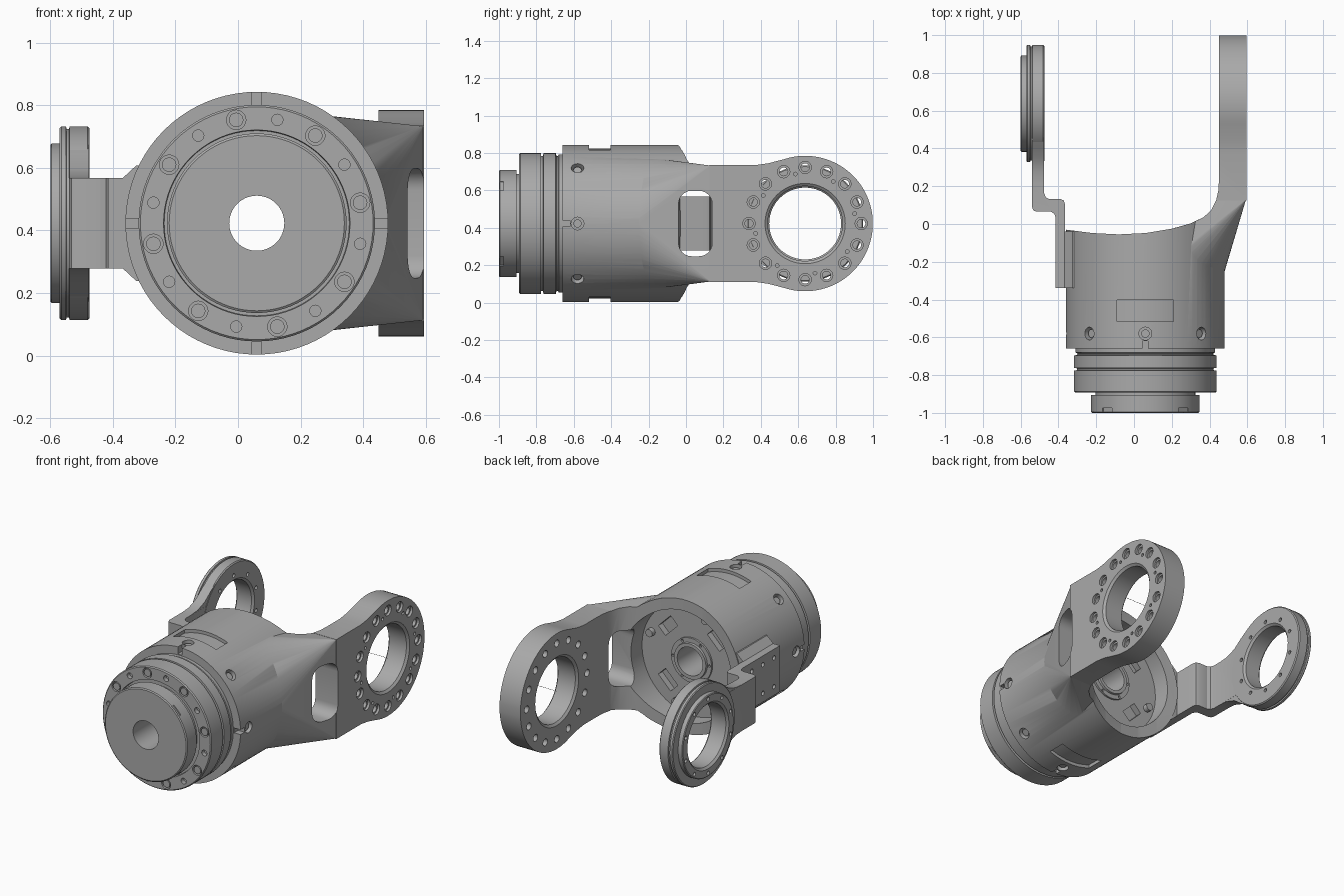
import bpy, bmesh
from math import sin, cos, pi, radians
from mathutils import Vector, Matrix

if "Cube" in bpy.data.objects:
    bpy.data.objects.remove(bpy.data.objects["Cube"], do_unlink=True)

metal = bpy.data.materials.new("grey_metal")
metal.use_nodes = True
GREY = (0.4, 0.4, 0.4, 1)
metal.diffuse_color = GREY
metal.node_tree.nodes["Principled BSDF"].inputs["Base Color"].default_value = GREY

CX, CZ = 0.06, 0.423      # main axis, along y
EYE = 0.637               # y of the two trunnion rings
SEG = 80


def finish(name, bm):
    bmesh.ops.recalc_face_normals(bm, faces=bm.faces)
    mesh = bpy.data.meshes.new(name)
    bm.to_mesh(mesh)
    bm.free()
    mesh.materials.append(metal)
    ob = bpy.data.objects.new(name, mesh)
    bpy.context.collection.objects.link(ob)
    return ob


def prism(name, pts, axis, lo, hi):
    """Extrude a flat outline along an axis."""
    place = {"x": lambda u, v, t: (t, u, v),
             "y": lambda u, v, t: (u, t, v),
             "z": lambda u, v, t: (u, v, t)}[axis]
    bm = bmesh.new()
    ends = [[bm.verts.new(place(u, v, t)) for u, v in pts] for t in (lo, hi)]
    for end in ends:
        bm.faces.new(end)
    n = len(pts)
    for i in range(n):
        j = (i + 1) % n
        bm.faces.new((ends[0][i], ends[0][j], ends[1][j], ends[1][i]))
    return finish(name, bm)


def lathe(name, profile, axis, c):
    """Revolve a closed (position, radius) profile about the x or y axis."""
    bm = bmesh.new()
    rings = []
    for t, r in profile:
        ring = []
        for k in range(SEG):
            u, v = c[0] + r * cos(2 * pi * k / SEG), c[1] + r * sin(2 * pi * k / SEG)
            ring.append(bm.verts.new((t, u, v) if axis == "x" else (u, t, v)))
        rings.append(ring)
    for a, b in zip(rings, rings[1:] + rings[:1]):
        for k in range(SEG):
            m = (k + 1) % SEG
            bm.faces.new((a[k], a[m], b[m], b[k]))
    return finish(name, bm)


def rod(name, centre, direction, r, length, seg=20):
    bm = bmesh.new()
    turn = Vector(direction).to_track_quat("Z", "Y").to_matrix().to_4x4()
    bmesh.ops.create_cone(bm, cap_ends=True, segments=seg, radius1=r, radius2=r,
                          depth=length, matrix=Matrix.Translation(centre) @ turn)
    return finish(name, bm)


def block(name, centre, size, angle=0.0):
    """Box whose local x points outward at an angle around the main axis."""
    bm = bmesh.new()
    mat = (Matrix.Translation(centre) @ Matrix.Rotation(-angle, 4, "Y")
           @ Matrix.Diagonal((*size, 1)))
    bmesh.ops.create_cube(bm, size=1, matrix=mat)
    return finish(name, bm)


def join(parts):
    bpy.ops.object.select_all(action="DESELECT")
    for p in parts:
        p.select_set(True)
    bpy.context.view_layer.objects.active = parts[0]
    if len(parts) > 1:
        bpy.ops.object.join()
    return parts[0]


def combine(ob, others, op="DIFFERENCE"):
    tool = join(others)
    tool.hide_render = True
    mod = ob.modifiers.new("cut", "BOOLEAN")
    mod.operation, mod.solver, mod.object = op, "EXACT", tool
    bpy.context.view_layer.objects.active = ob
    bpy.ops.object.modifier_apply(modifier=mod.name)
    bpy.data.objects.remove(tool, do_unlink=True)


def hub(r, a, y):
    return Vector((CX + r * cos(a), y, CZ + r * sin(a)))


def eye(r, a, x):
    return Vector((x, EYE + r * cos(a), CZ + r * sin(a)))


def steps(n, start=0.0):
    return [radians(start) + 2 * pi * k / n for k in range(n)]


def mirror_z(half):
    """Outline symmetric about the axis height, from its upper half."""
    return [(u, CZ + v) for u, v in half] + [(u, CZ - v) for u, v in reversed(half)]


Y, X = (0, 1, 0), (1, 0, 0)

# Main housing: barrel blended into the large side arm
housing = rod("housing", (CX, -0.27, CZ), Y, 0.42, 0.78, SEG)
bm = bmesh.new()
for a in steps(SEG):
    bm.verts.new((0.12 + 0.36 * cos(a), -0.25, CZ + 0.36 * sin(a)))
for x in (0.4, 0.593):
    for z in (-0.31, 0.31):
        bm.verts.new((x, 0.13, CZ + z))
bmesh.ops.convex_hull(bm, input=bm.verts)
combine(housing, [finish("arm_root", bm)], "UNION")
arc = [(EYE + 0.362 * cos(radians(a)), 0.362 * sin(radians(a))) for a in range(108, 0, -4)]
arm = prism("arm", mirror_z([(0.125, 0.312), (0.37, 0.312), (0.44, 0.322)] + arc),
            "x", 0.42, 0.595)
combine(housing, [arm], "UNION")

# Curved rear edge, open cavity and shaft bore
rear = [(-0.6, -0.015), (-0.36, -0.03), (-0.22, -0.048), (-0.08, -0.055), (0.06, -0.048),
        (0.2, -0.025), (0.3, 0.003), (0.37, 0.037), (0.41, 0.075), (0.435, 0.125),
        (0.447, 0.18), (0.45, 0.24), (0.45, 1.2), (-0.6, 1.2)]
combine(housing, [prism("rear_cut", rear, "z", -0.5, 1.5)])
combine(housing, [rod("cavity", (CX, 0.1, CZ), Y, 0.35, 0.5, SEG)])
combine(housing, [rod("bore", (CX, -0.4, CZ), Y, 0.0885, 1.0, SEG)])

# Rounded window in the arm
corners = [(0.05 + sx * 0.02 + 0.07 * cos(a), CZ + sz * 0.105 + 0.07 * sin(a))
           for sx, sz, start in ((1, 1, 0), (-1, 1, 90), (-1, -1, 180), (1, -1, 270))
           for a in (radians(start + d) for d in range(0, 91, 15))]
combine(housing, [prism("window", corners, "x", 0.3, 0.8)])

# Arm eye, countersunk on both sides, with its bolt circle
combine(housing, [lathe("eye_cut", [(0.4, 0.001), (0.4, 0.235), (0.45, 0.215), (0.462, 0.2),
                                    (0.583, 0.2), (0.597, 0.217), (0.65, 0.217),
                                    (0.65, 0.001)], "x", (EYE, CZ))])
holes = [rod("h", eye(0.3, a, 0.52), X, 0.022, 0.4) for a in steps(16)]
holes += [rod("h", eye(0.27, a, 0.6), X, 0.01, 0.06, 12) for a in steps(8, 11.25)]
combine(housing, holes)
combine(housing, [rod("h", eye(0.3, a, 0.6), X, 0.033, 0.04) for a in steps(16)])

# Shallow pockets on top and bottom of the barrel
for s in (1, -1):
    pocket = block("pocket", (CX, -0.46, CZ + s * 0.4), (0.3, 0.115, 0.2))
    combine(pocket, [rod("core", (CX, -0.46, CZ), Y, 0.4, 0.5, SEG)])
    combine(housing, [pocket])

# Front notches, radial screw wells and floor pockets
cuts = [block("n", hub(0.42, a, -0.65), (0.09, 0.06, 0.03), a) for a in steps(4)]
cuts += [rod("w", hub(0.42, a, -0.58), (cos(a), 0, sin(a)), 0.034, 0.08) for a in steps(8)]
cuts += [block("p", hub(0.24, a, -0.15), (0.07, 0.08, 0.12), a) for a in steps(4, 45)]
combine(housing, cuts)
screws = []
for a in steps(8):
    screws.append(rod("s", hub(0.385, a, -0.58), (cos(a), 0, sin(a)), 0.022, 0.04))
for a in steps(4, 20):
    screws.append(rod("s", hub(0.3, a, -0.14), Y, 0.024, 0.04))

# Ring around the bore on the cavity floor
bore_ring = lathe("bore_ring", [(-0.17, 0.0885), (-0.125, 0.0885), (-0.125, 0.11),
                                (-0.138, 0.112), (-0.138, 0.14), (-0.17, 0.14)], "y", (CX, CZ))
combine(bore_ring, [rod("h", hub(0.126, a, -0.13), Y, 0.008, 0.04, 12) for a in steps(6)])

# Stepped drive unit at the front
drive = lathe("drive_unit", [
    (-0.6, 0.088), (-0.6, 0.37), (-0.68, 0.37), (-0.685, 0.36), (-0.692, 0.36), (-0.697, 0.378),
    (-0.762, 0.378), (-0.764, 0.362), (-0.774, 0.362), (-0.776, 0.378), (-0.886, 0.378),
    (-0.892, 0.372), (-0.892, 0.298), (-0.87, 0.296), (-0.87, 0.265), (-0.905, 0.265),
    (-0.905, 0.287), (-0.995, 0.287), (-1.0, 0.28), (-1.0, 0.088)], "y", (CX, CZ))
cuts = [rod("w", hub(0.337, a, -0.89), Y, 0.031, 0.05) for a in steps(8, 11.25)]
cuts += [rod("w", hub(0.337, a, -0.89), Y, 0.018, 0.05) for a in steps(8, 33.75)]
cuts += [block("n", hub(0.287, a, -0.985), (0.016, 0.02, 0.07), a) for a in steps(4, 45)]
combine(drive, cuts)
for a in steps(8, 11.25):
    screws.append(rod("s", hub(0.337, a, -0.88), Y, 0.023, 0.02))

# Pad and cranked bracket on the other side
pad = prism("bracket_pad", mirror_z([(-0.368, 0.145), (-0.325, 0.185), (-0.31, 0.185)]),
            "y", -0.34, -0.04)
crank = [(-0.415, -0.34), (-0.415, 0.035), (-0.422, 0.055), (-0.44, 0.065), (-0.515, 0.065),
         (-0.533, 0.072), (-0.54, 0.09), (-0.54, 0.4), (-0.476, 0.4), (-0.476, 0.165),
         (-0.468, 0.142), (-0.45, 0.132), (-0.39, 0.132), (-0.372, 0.125), (-0.365, 0.105),
         (-0.365, -0.34)]
bracket = prism("bracket", crank, "z", CZ - 0.145, CZ + 0.145)
combine(bracket, [prism("flare", mirror_z([(0.2, 0.144), (0.28, 0.15), (0.35, 0.175),
                                           (0.41, 0.22), (0.46, 0.25)]), "x", -0.539, -0.4765)],
        "UNION")
combine(bracket, [rod("h", (-0.5, EYE, CZ), X, 0.28, 0.2, SEG)])
combine(bracket, [rod("h", (-0.42, y, CZ + z), X, 0.014, 0.06, 14)
                  for y in (-0.28, -0.17, -0.06) for z in (-0.09, 0.09)])

# Trunnion ring with raised flange
ring = lathe("bracket_ring", [
    (-0.475, 0.205), (-0.475, 0.304), (-0.481, 0.31), (-0.538, 0.31), (-0.54, 0.302),
    (-0.548, 0.302), (-0.55, 0.31), (-0.565, 0.31), (-0.57, 0.305), (-0.57, 0.255),
    (-0.596, 0.255), (-0.6, 0.25), (-0.6, 0.205), (-0.588, 0.192), (-0.487, 0.192)],
    "x", (EYE, CZ))
combine(ring, [rod("h", eye(0.232, a, -0.53), X, 0.012, 0.3, 14) for a in steps(10, 18)])

screw_set = join(screws)
screw_set.name = "screws"

# Smooth round surfaces, keep machined edges crisp
bpy.ops.object.select_all(action="DESELECT")
for ob in (housing, drive, bore_ring, pad, bracket, ring, screw_set):
    ob.select_set(True)
    bpy.context.view_layer.objects.active = ob
bpy.ops.object.shade_smooth_by_angle(angle=radians(28))
